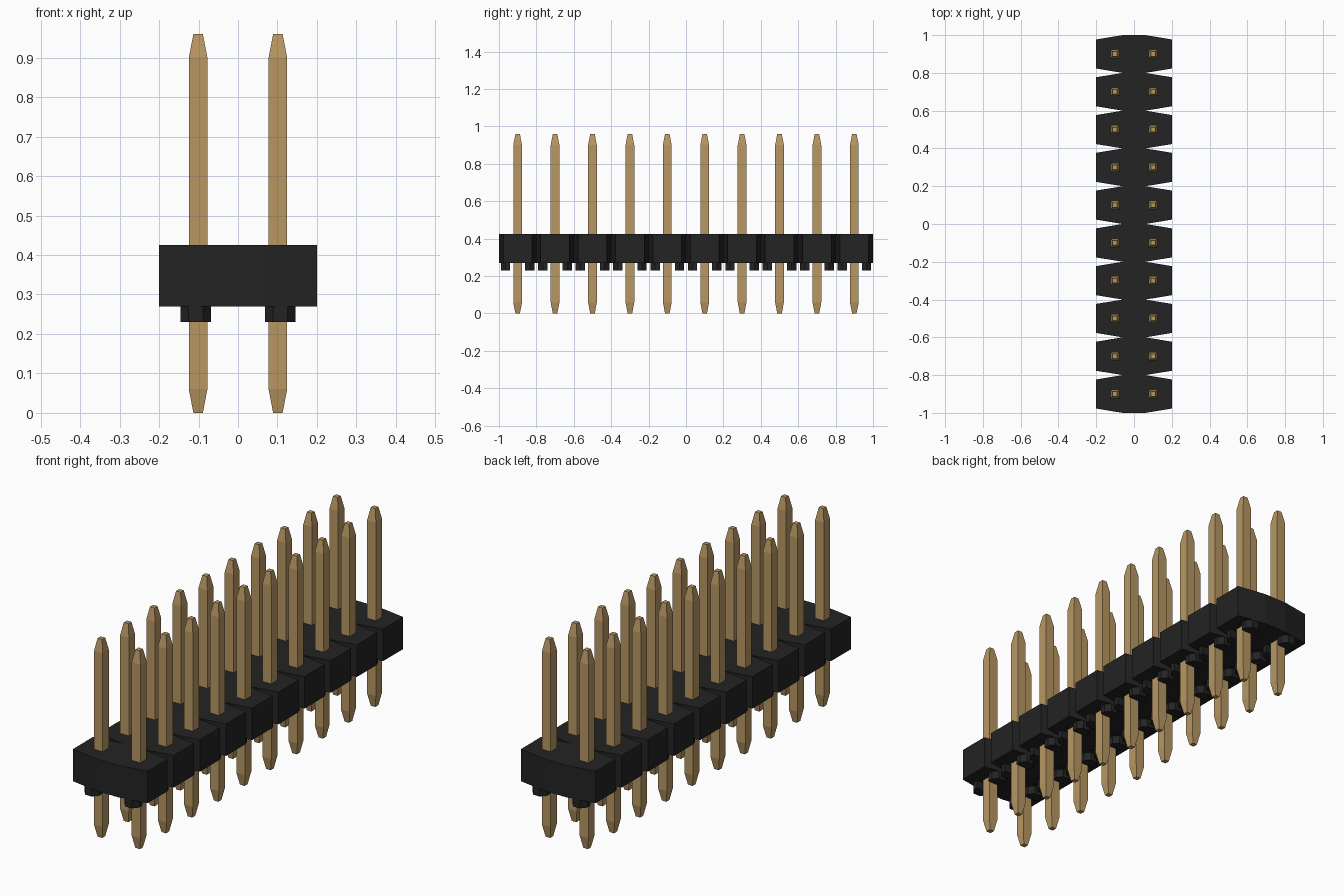
import bpy, bmesh

if "Cube" in bpy.data.objects:
    bpy.data.objects.remove(bpy.data.objects["Cube"])

PITCH, ROWS, COLS = 0.2, 10, (-0.101, 0.101)


def material(name, rgb):
    m = bpy.data.materials.new(name)
    m.diffuse_color = (*rgb, 1)
    m.use_nodes = True
    m.node_tree.nodes["Principled BSDF"].inputs["Base Color"].default_value = m.diffuse_color
    return m


BLACK = material("black plastic", (0.017, 0.017, 0.017))
GOLD = material("dull gold metal", (0.48, 0.31, 0.125))


def make_object(name, bm, mat):
    bmesh.ops.recalc_face_normals(bm, faces=bm.faces)
    me = bpy.data.meshes.new(name)
    bm.to_mesh(me)
    bm.free()
    me.materials.append(mat)
    ob = bpy.data.objects.new(name, me)
    bpy.context.collection.objects.link(ob)


def loft(bm, rings):
    """Closed solid through rings of equal point count."""
    loops = [[bm.verts.new(p) for p in r] for r in rings]
    n = len(loops[0])
    for a, b in zip(loops, loops[1:]):
        for i in range(n):
            j = (i + 1) % n
            bm.faces.new((a[i], a[j], b[j], b[i]))
    bm.faces.new(loops[0][::-1])
    bm.faces.new(loops[-1])


def prism(bm, outline, z0, z1):
    loft(bm, [[(x, y, z) for x, y in outline] for z in (z0, z1)])


centres = [(i - (ROWS - 1) / 2) * PITCH for i in range(ROWS)]

# Housing: one outline with V notches between the segments
right = [(0.06, -1.0)]
for y in centres:
    right += [(0.2, y - 0.077), (0.2, y + 0.077), (0.06, y + PITCH / 2)]
left = [(-x, y) for x, y in reversed(right)]
bm = bmesh.new()
prism(bm, right + left, 0.27, 0.425)
make_object("housing", bm, BLACK)

# Standoff feet: a tapered pair beside each pin
bm = bmesh.new()
for y in centres:
    for cx in (-0.107, 0.107):
        for s in (-1, 1):
            prism(bm, [(cx - 0.039, y + s * 0.04), (cx + 0.039, y + s * 0.04),
                       (cx + 0.039, y + s * 0.065), (cx + 0.018, y + s * 0.09),
                       (cx - 0.018, y + s * 0.09), (cx - 0.039, y + s * 0.065)],
                  0.23, 0.27)
make_object("standoff_feet", bm, BLACK)

# Pins: square bars with tapered tips
bm = bmesh.new()
profile = [(0.012, 0), (0.0235, 0.06), (0.0235, 0.9), (0.012, 0.96)]
for y in centres:
    for cx in COLS:
        loft(bm, [[(cx + sx * h, y + sy * h, z) for sx, sy in
                   ((-1, -1), (1, -1), (1, 1), (-1, 1))] for h, z in profile])
make_object("pins", bm, GOLD)
